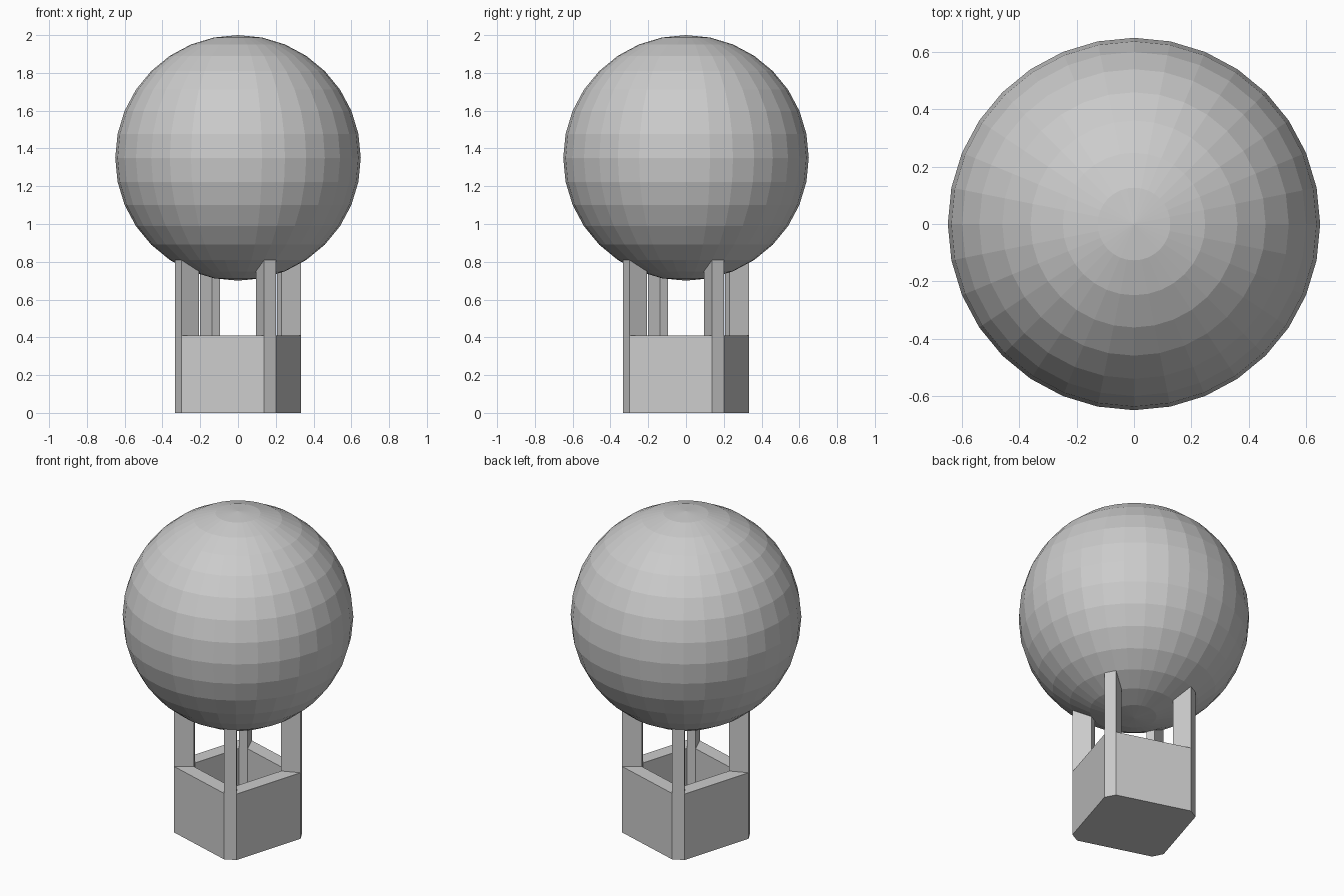
import bpy
import bmesh
from math import cos, sin, radians, sqrt

if "Cube" in bpy.data.objects:
    bpy.data.objects.remove(bpy.data.objects["Cube"])

R, CZ = 0.65, 1.35                      # balloon radius and centre height
RIM, FLOOR = 0.41, 0.08                 # basket rim and floor heights
R_OUT = R * sin(radians(33.75))         # basket corners line up with balloon rings
R_IN = R * sin(radians(22.5))
CORNERS = [(-67.5 + 90 * i, -56.25 + 90 * i) for i in range(4)]


def point(r, deg, z):
    return (r * cos(radians(deg)), r * sin(radians(deg)), z)


def balloon_z(r):
    return CZ - sqrt(R * R - r * r)


def make_object(name, bm):
    bmesh.ops.recalc_face_normals(bm, faces=bm.faces)
    mesh = bpy.data.meshes.new(name)
    bm.to_mesh(mesh)
    bm.free()
    obj = bpy.data.objects.new(name, mesh)
    bpy.context.collection.objects.link(obj)
    return obj


def bridge(bm, a, b):
    n = len(a)
    for i in range(n):
        j = (i + 1) % n
        bm.faces.new((a[i], a[j], b[j], b[i]))


# Balloon envelope
bm = bmesh.new()
bmesh.ops.create_uvsphere(bm, u_segments=32, v_segments=16, radius=R)
bmesh.ops.translate(bm, verts=bm.verts, vec=(0, 0, CZ))
make_object("balloon", bm)

# Basket: hollow square tub with cut corners
bm = bmesh.new()
angles = [a for pair in CORNERS for a in pair]
loops = [[bm.verts.new(point(r, a, z)) for a in angles]
         for r, z in ((R_OUT, 0), (R_OUT, RIM), (R_IN, RIM), (R_IN, FLOOR))]
for lower, upper in zip(loops, loops[1:]):
    bridge(bm, lower, upper)
bm.faces.new(loops[0])
bm.faces.new(loops[-1])
make_object("basket", bm)

# Corner posts: tapered section, tops follow the balloon surface
for number, (a, b) in enumerate(CORNERS, 1):
    bm = bmesh.new()
    section = [(R_OUT, a), (R_OUT, b), (R_IN, b), (R_IN, a)]
    bottom = [bm.verts.new(point(r, ang, RIM)) for r, ang in section]
    top = [bm.verts.new(point(r, ang, balloon_z(r))) for r, ang in section]
    bridge(bm, bottom, top)
    bm.faces.new(bottom)
    bm.faces.new(top)
    make_object(f"corner_post_{number}", bm)
